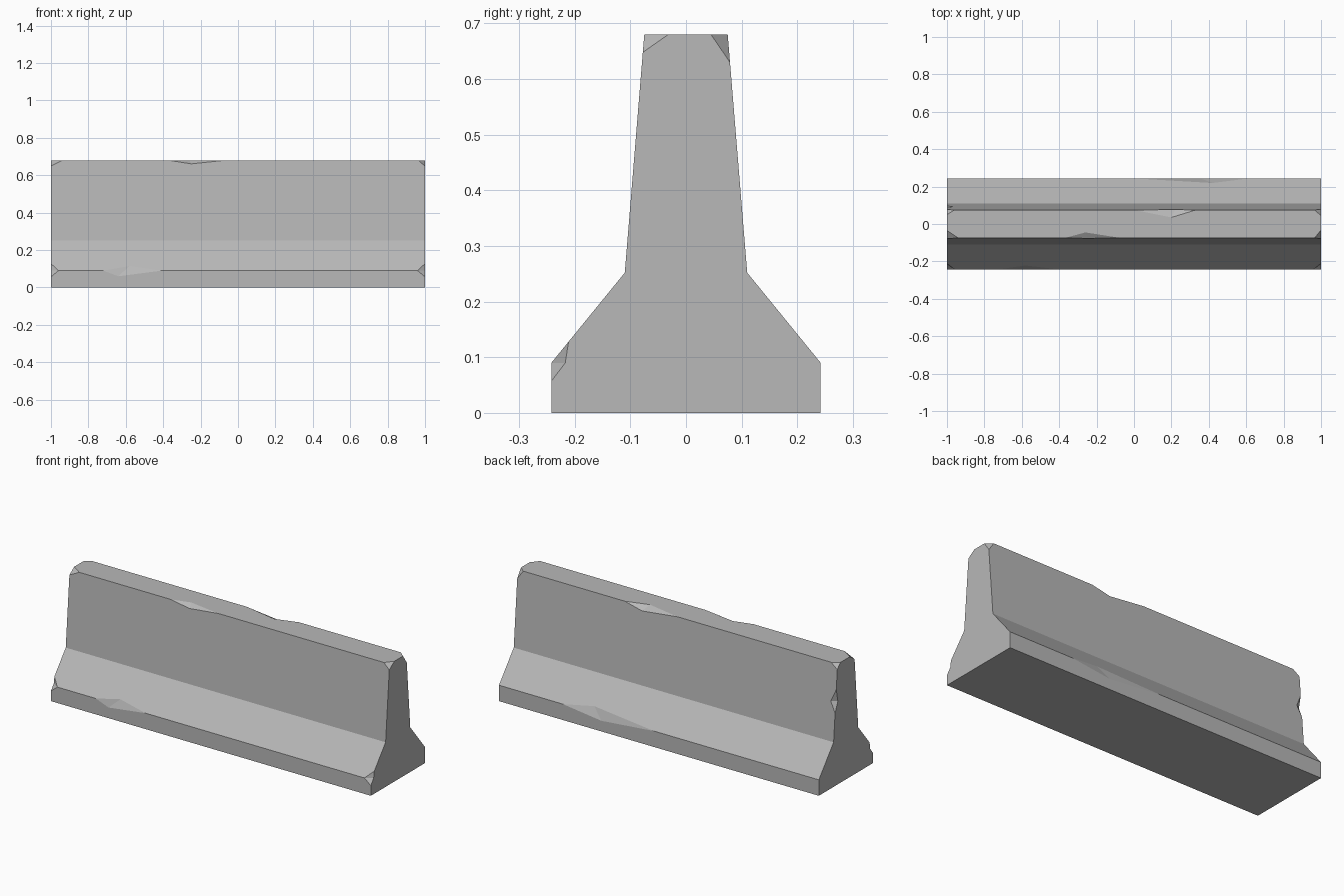
import bpy, bmesh
from mathutils import Vector

cube = bpy.data.objects.get("Cube")
if cube:
    bpy.data.objects.remove(cube, do_unlink=True)

# Concrete material
concrete = bpy.data.materials.new("concrete grey")
concrete.use_nodes = True
grey = (0.48, 0.48, 0.48, 1)
concrete.diffuse_color = grey
concrete.node_tree.nodes["Principled BSDF"].inputs["Base Color"].default_value = grey

# Half profile: (half width, height)
PROFILE = [(0.242, 0), (0.242, 0.09), (0.11, 0.252), (0.075, 0.68)]
FOOT, TOP = 0.09, 0.68


def half_width(z):
    """Half width of the barrier at height z."""
    for (w0, z0), (w1, z1) in zip(PROFILE, PROFILE[1:]):
        if z <= z1:
            return w0 + (w1 - w0) * (z - z0) / (z1 - z0)
    return PROFILE[-1][0]


def make_object(name, bm):
    bmesh.ops.recalc_face_normals(bm, faces=bm.faces)
    mesh = bpy.data.meshes.new(name)
    bm.to_mesh(mesh)
    bm.free()
    mesh.materials.append(concrete)
    obj = bpy.data.objects.new(name, mesh)
    bpy.context.collection.objects.link(obj)
    return obj


# Barrier body: mirrored profile extruded along x
bm = bmesh.new()
outline = [(-w, z) for w, z in PROFILE] + [(w, z) for w, z in reversed(PROFILE)]
end = bm.faces.new([bm.verts.new((-1, y, z)) for y, z in outline])
grown = bmesh.ops.extrude_face_region(bm, geom=[end])["geom"]
bmesh.ops.translate(bm, vec=(2, 0, 0),
                    verts=[v for v in grown if isinstance(v, bmesh.types.BMVert)])
barrier = make_object("concrete_barrier", bm)

# Chips: convex wedges that stick out past the edge or corner they break
chips = bmesh.new()


def chip(corner, points):
    corner = Vector(corner)
    points = [Vector(p) for p in points]
    middle = sum(points, Vector()) / len(points)
    points.append(corner + 2 * (corner - middle))
    verts = [chips.verts.new(p) for p in points]
    hull = bmesh.ops.convex_hull(chips, input=verts)
    loose = [v for v in hull["geom_interior"] if isinstance(v, bmesh.types.BMVert)]
    bmesh.ops.delete(chips, geom=loose, context='VERTS')


def top_corner(end, side, along, inward, drop):
    y, z = half_width(TOP), TOP - drop
    chip((end, side * y, TOP),
         [(end * (1 - along), side * y, TOP), (end, side * (y - inward), TOP),
          (end, side * half_width(z), z)])


def foot_corner(end, side):
    y = half_width(FOOT)
    chip((end, side * y, FOOT),
         [(end * 0.96, side * y, FOOT), (end, side * y, 0.057),
          (end, side * 0.217, FOOT), (end, side * half_width(0.128), 0.128)])


def edge_dent(side, edge_z, x0, x1, upper, lower):
    """Dent in a long edge; upper is (x, y, z), lower is (x, z)."""
    y = side * half_width(edge_z)
    x, z = lower
    chip(((upper[0] + x) / 2, y, edge_z),
         [(x0, y, edge_z), (x1, y, edge_z),
          (upper[0], side * upper[1], upper[2]), (x, side * half_width(z), z)])


# Broken corners
top_corner(1, -1, 0.035, 0.043, 0.032)
top_corner(1, 1, 0.035, 0.03, 0.05)
top_corner(-1, -1, 0.06, 0.04, 0.03)
top_corner(-1, 1, 0.04, 0.025, 0.03)
for x_end in (-1, 1):
    foot_corner(x_end, -1)

# Dents along the top and foot edges
edge_dent(-1, TOP, -0.37, -0.07, (-0.26, 0.045, TOP), (-0.25, 0.661))
edge_dent(1, TOP, 0.0, 0.33, (0.2, 0.035, TOP), (0.22, 0.655))
edge_dent(-1, FOOT, -0.72, -0.41, (-0.58, half_width(0.115), 0.115), (-0.64, 0.06))
edge_dent(1, FOOT, 0.03, 0.6, (0.42, half_width(0.118), 0.118), (0.36, 0.06))

# Notch in the upright end edge at the back
chip((-1, half_width(0.47), 0.47),
     [(-1, half_width(0.54), 0.54), (-1, half_width(0.41), 0.41),
      (-1, half_width(0.47) - 0.02, 0.47), (-0.97, half_width(0.47), 0.47)])

# Cut the chips out of the body
cutter = make_object("chip_cutter", chips)
cutter.hide_render = True
cut = barrier.modifiers.new("chips", 'BOOLEAN')
cut.operation = 'DIFFERENCE'
cut.solver = 'EXACT'
cut.object = cutter
bpy.context.view_layer.objects.active = barrier
bpy.ops.object.modifier_apply(modifier=cut.name)
bpy.data.objects.remove(cutter, do_unlink=True)
for face in barrier.data.polygons:
    face.use_smooth = False
